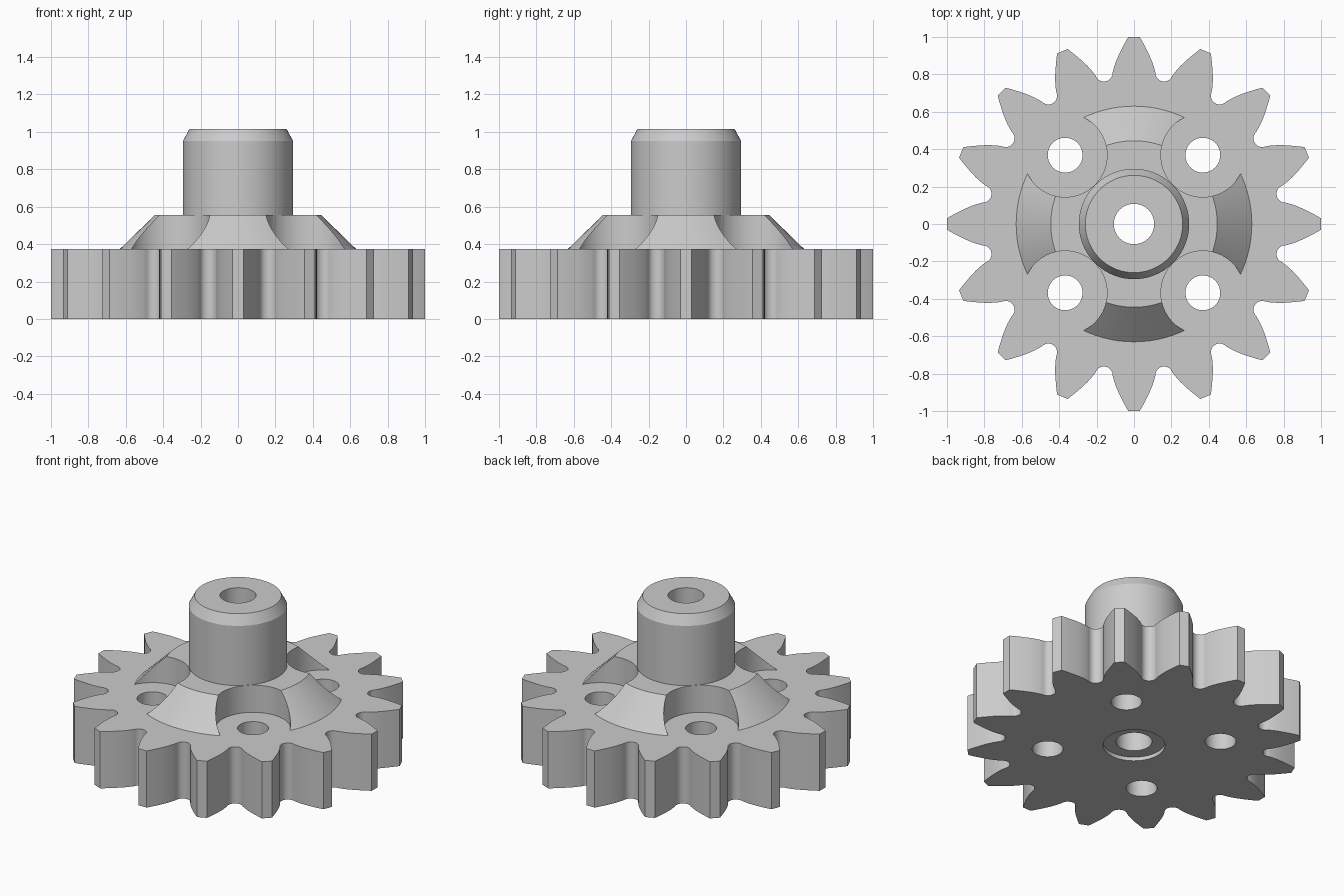
import bpy, bmesh, math
from mathutils import Vector, Matrix

cube = bpy.data.objects.get("Cube")
if cube:
    bpy.data.objects.remove(cube, do_unlink=True)

TEETH = 16
PLATE_TOP = 0.375
BOLT = 0.368          # hole offset on both axes
SEGMENTS = 96


def finish(bm, name):
    bmesh.ops.recalc_face_normals(bm, faces=bm.faces)
    mesh = bpy.data.meshes.new(name)
    bm.to_mesh(mesh)
    bm.free()
    obj = bpy.data.objects.new(name, mesh)
    bpy.context.collection.objects.link(obj)
    return obj


def extrude_outline(name, outline, height):
    bm = bmesh.new()
    face = bm.faces.new([bm.verts.new((x, y, 0)) for x, y in outline])
    top = bmesh.ops.extrude_face_region(bm, geom=[face])
    moved = [v for v in top["geom"] if isinstance(v, bmesh.types.BMVert)]
    bmesh.ops.translate(bm, verts=moved, vec=(0, 0, height))
    return finish(bm, name)


def lathe(name, profile):
    bm = bmesh.new()
    rings = []
    for r, z in profile:
        rings.append([bm.verts.new((r * math.cos(a), r * math.sin(a), z))
                      for a in (math.tau * i / SEGMENTS for i in range(SEGMENTS))])
    for low, high in zip(rings, rings[1:]):
        for i in range(SEGMENTS):
            j = (i + 1) % SEGMENTS
            bm.faces.new((low[i], low[j], high[j], high[i]))
    bm.faces.new(rings[0])
    bm.faces.new(rings[-1])
    return finish(bm, name)


def cylinder(name, radius, bottom, top, x=0, y=0):
    obj = lathe(name, [(radius, bottom), (radius, top)])
    obj.data.transform(Matrix.Translation((x, y, 0)))
    return obj


def combine(target, other, operation):
    mod = target.modifiers.new(operation.title(), "BOOLEAN")
    mod.operation, mod.solver, mod.object = operation, "EXACT", other
    bpy.context.view_layer.objects.active = target
    bpy.ops.object.modifier_apply(modifier=mod.name)
    bpy.data.objects.remove(other, do_unlink=True)


# Toothed plate: half tooth flank as (radius, half width), then a rounded root
flank = [(1.0, 0.03), (0.975, 0.045), (0.95, 0.058), (0.925, 0.071),
         (0.9, 0.083), (0.875, 0.094), (0.85, 0.103), (0.83, 0.109)]
pitch = math.tau / TEETH
mid_gap = Vector((math.cos(pitch / 2), math.sin(pitch / 2)))
side = Vector((mid_gap.y, -mid_gap.x))
half = [Vector(p) for p in flank]
for k in range(9):
    a = math.radians(10 + 80 * k / 8)
    half.append(mid_gap * (0.825 - 0.047 * math.sin(a)) + side * 0.047 * math.cos(a))
mirrored = [Vector((p.x, -p.y)) for p in reversed(half[:-1])]
outline = []
for t in range(TEETH):
    turn = Matrix.Rotation(t * pitch, 2)
    outline += [turn @ p for p in mirrored + half]
gear = extrude_outline("toothed_gear", outline, PLATE_TOP)

# Sloped collar and chamfered shaft, sunk into the plate
hub = lathe("collar_and_shaft", [(0.63, 0.3), (0.63, PLATE_TOP), (0.445, 0.555),
                                 (0.295, 0.555), (0.295, 0.95), (0.26, 1.015)])
corners = [(sx * BOLT, sy * BOLT) for sx in (-1, 1) for sy in (-1, 1)]
for x, y in corners:
    combine(hub, cylinder("pocket_cutter", 0.224, 0.2, 0.8, x, y), "DIFFERENCE")
combine(gear, hub, "UNION")

# Bolt holes, central bore and shallow recess underneath
for x, y in corners:
    combine(gear, cylinder("bolt_hole_cutter", 0.093, -0.1, 0.5, x, y), "DIFFERENCE")
combine(gear, cylinder("bore_cutter", 0.108, -0.1, 1.2), "DIFFERENCE")
combine(gear, cylinder("recess_cutter", 0.186, -0.1, 0.025), "DIFFERENCE")

# Single grey material
grey = bpy.data.materials.new("plain grey")
grey.use_nodes = True
colour = (0.6, 0.6, 0.6, 1)
grey.diffuse_color = colour
grey.node_tree.nodes["Principled BSDF"].inputs["Base Color"].default_value = colour
gear.data.materials.clear()
gear.data.materials.append(grey)
for poly in gear.data.polygons:
    poly.material_index = 0

bpy.ops.object.select_all(action="DESELECT")
gear.select_set(True)
bpy.context.view_layer.objects.active = gear
bpy.ops.object.shade_smooth_by_angle(angle=math.radians(25))
